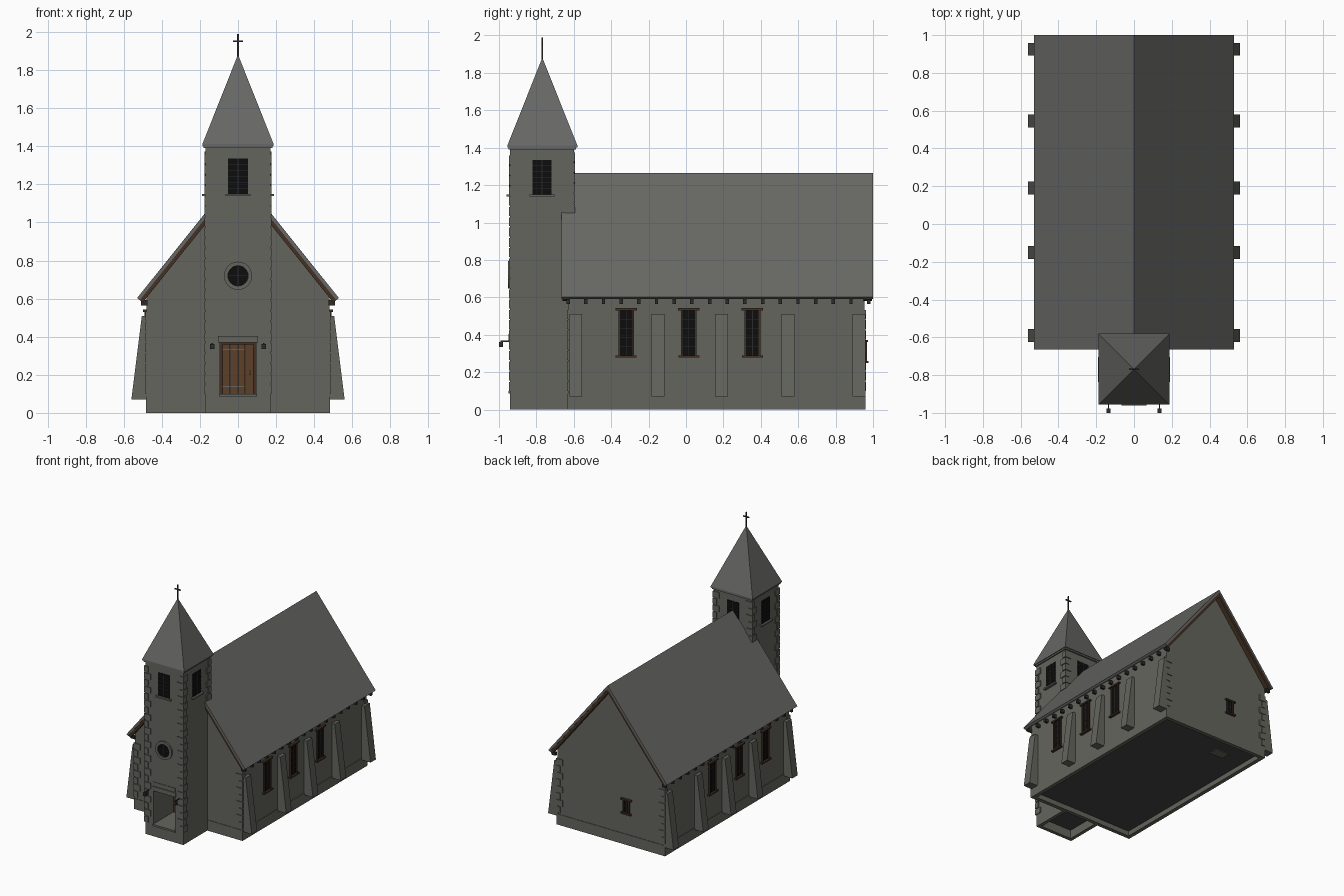
import bpy, bmesh
from math import pi, sqrt
from mathutils import Matrix, Vector

if "Cube" in bpy.data.objects:
    bpy.data.objects.remove(bpy.data.objects["Cube"])


def material(name, r, g, b):
    m = bpy.data.materials.new(name)
    m.use_nodes = True
    m.diffuse_color = (r, g, b, 1)
    bsdf = next(n for n in m.node_tree.nodes if n.type == 'BSDF_PRINCIPLED')
    bsdf.inputs["Base Color"].default_value = (r, g, b, 1)
    bsdf.inputs["Roughness"].default_value = 0.9
    return m


STONE = material("grey stone", 0.13, 0.13, 0.113)
SLATE = material("grey slate", 0.135, 0.135, 0.128)
FLOOR = material("dark floor", 0.06, 0.06, 0.058)
WOOD = material("door wood", 0.11, 0.05, 0.024)
TIMBER = material("dark timber", 0.058, 0.03, 0.016)
GLASS = material("black glass", 0.004, 0.004, 0.004)
IRON = material("dark iron", 0.025, 0.025, 0.025)


def finish(name, bm, mats, loc=(0, 0, 0), turn=0):
    bmesh.ops.recalc_face_normals(bm, faces=bm.faces[:])
    me = bpy.data.meshes.new(name)
    bm.to_mesh(me)
    bm.free()
    for m in mats:
        me.materials.append(m)
    ob = bpy.data.objects.new(name, me)
    ob.location = loc
    ob.rotation_euler.z = turn
    bpy.context.scene.collection.objects.link(ob)
    return ob


def add_box(bm, x0, x1, y0, y1, z0, z1):
    mat = Matrix.Translation(((x0 + x1) / 2, (y0 + y1) / 2, (z0 + z1) / 2))
    mat = mat @ Matrix.Diagonal((abs(x1 - x0), abs(y1 - y0), abs(z1 - z0), 1))
    bmesh.ops.create_cube(bm, size=1, matrix=mat)


def boxes(name, mat, items, loc=(0, 0, 0), turn=0):
    bm = bmesh.new()
    for b in items:
        add_box(bm, *b)
    return finish(name, bm, [mat], loc, turn)


def prism(bm, profile, y0, y1):
    """Extrude an xz profile along y."""
    f = bm.faces.new([bm.verts.new((x, y0, z)) for x, z in profile])
    new = bmesh.ops.extrude_face_region(bm, geom=[f])["geom"]
    verts = [v for v in new if isinstance(v, bmesh.types.BMVert)]
    bmesh.ops.translate(bm, verts=verts, vec=(0, y1 - y0, 0))


def hollow_base(bm, rim, height):
    """Recess the underside, leaving a wall rim."""
    bm.normal_update()
    bmesh.ops.recalc_face_normals(bm, faces=bm.faces[:])
    base = min(bm.faces, key=lambda f: f.calc_center_median().z)
    bmesh.ops.inset_region(bm, faces=[base], thickness=rim)
    new = bmesh.ops.extrude_face_region(bm, geom=[base])["geom"]
    bmesh.ops.translate(bm, verts=[v for v in new if isinstance(v, bmesh.types.BMVert)],
                        vec=(0, 0, height))
    for f in new:
        if isinstance(f, bmesh.types.BMFace):
            f.material_index = 1
    if base.is_valid:
        bm.faces.remove(base)


# Nave walls and plinth
bm = bmesh.new()
prism(bm, [(-.48, 0), (.48, 0), (.48, .62), (0, 1.22), (-.48, .62)], -.63, .955)
hollow_base(bm, .04, .04)
finish("nave_walls", bm, [STONE, FLOOR])
boxes("nave_plinth", STONE, [
    (-.484, -.47, -.634, .959, 0, .085), (.47, .484, -.634, .959, 0, .085),
    (-.484, .484, .945, .959, 0, .085), (-.484, -.17, -.634, -.62, 0, .085),
    (.17, .484, -.634, -.62, 0, .085)])
boxes("floor_hatch", STONE, [(-.28, -.16, .7, .78, .034, .041)])


# Roof: chevron shells measured by depth below the slate surface
def chevron(t0, t1):
    def line(t):
        return (.53 - .782 * t, .603 - .623 * t), (0, 1.265 - t / .623)
    (ax, az), a = line(t0)
    (bx, bz), b = line(t1)
    return [(-ax, az), a, (ax, az), (bx, bz), b, (-bx, bz)]


bm = bmesh.new()
prism(bm, chevron(0, .018), -.665, 1)
finish("nave_roof", bm, [SLATE])
for name, y0, y1 in (("front", -.66, -.628), ("back", .95, .995)):
    bm = bmesh.new()
    prism(bm, chevron(.018, .038), y0, y1)
    finish(name + "_barge_board", bm, [TIMBER])

# Rafter tails, buttresses and tall windows on both sides
for side, s in (("left", 1), ("right", -1)):
    boxes(side + "_rafter_tails", IRON,
          [(s * .475, s * .51, y - .009, y + .009, .565, .592)
           for y in [-.63 + .0945 * i for i in range(18)]])
    bm = bmesh.new()
    for y in (-.59, -.15, .19, .545, .925):
        prism(bm, [(s * .47, .07), (s * .56, .07), (s * .505, .51), (s * .47, .51)],
              y - .034, y + .034)
    finish(side + "_buttresses", bm, [STONE])


def window(name, loc, turn, w, h, bars, frame):
    """Glazed window facing -y locally; origin at the middle of its foot."""
    boxes(name + "_glass", GLASS, [(-w, w, -.004, .01, 0, h)], loc, turn)
    t = .009
    parts = [(-w, -w + t, -.012, .01, 0, h), (w - t, w, -.012, .01, 0, h),
             (-w - .016, w + .016, -.018, .01, h, h + .012)]
    if frame:
        boxes(name + "_frame", TIMBER, parts, loc, turn)
    boxes(name + "_sill", STONE if not frame else TIMBER,
          [(-w - .014, w + .014, -.02, .01, -.012, 0)], loc, turn)
    boxes(name + "_bars", IRON,
          [(-.002, .002, -.006, 0, 0, h)] +
          [(-w, w, -.006, 0, h * i / bars - .0015, h * i / bars + .0015)
           for i in range(1, bars)], loc, turn)


for side, s in (("left", 1), ("right", -1)):
    for i, y in enumerate((-.32, .015, .355)):
        window(f"{side}_window_{i + 1}", (s * .48, y, .29), s * pi / 2, .042, .24, 5, True)
window("back_window", (-.14, .955, .26), pi, .03, .1, 2, True)

# Tower with an open porch cut into its foot
bm = bmesh.new()
add_box(bm, -.17, .17, -.94, -.6, 0, 1.395)
hollow_base(bm, .04, .07)
tower = finish("tower", bm, [STONE, FLOOR])
cutter = boxes("porch_cutter", STONE, [(-.095, .095, -1, -.66, .1, .37)])
cutter.hide_render = True
mod = tower.modifiers.new("porch", 'BOOLEAN')
mod.operation = 'DIFFERENCE'
mod.solver = 'EXACT'
mod.object = cutter
bpy.context.view_layer.objects.active = tower
bpy.ops.object.modifier_apply(modifier="porch")
bpy.data.objects.remove(cutter)

# Door, its frame and the stone surround
boxes("door_planks", WOOD, [(x, x + .038, -.68, -.655, .1, .36)
                            for x in (-.08, -.04, 0, .04)])
boxes("door_frame", TIMBER, [(-.095, -.08, -.69, -.655, .1, .37),
                             (.08, .095, -.69, -.655, .1, .37),
                             (-.095, .095, -.69, -.655, .358, .37)])
boxes("door_hinges", STONE, [(-.08, .035, -.684, -.67, z, z + .005) for z in (.135, .33)])
boxes("door_handle", STONE, [(.058, .066, -.692, -.67, .2, .222)])
boxes("door_lintel", STONE, [(-.105, .105, -.948, -.93, .37, .405),
                             (-.1, .1, -.944, -.93, .41, .44)])
boxes("door_step", STONE, [(-.1, .1, -.95, -.93, .085, .1)])

# Belfry windows on all four sides
for name, x, y, turn in (("front", 0, -.94, 0), ("left", .17, -.77, pi / 2),
                         ("back", 0, -.6, pi), ("right", -.17, -.77, -pi / 2)):
    window("belfry_" + name, (x, y, 1.15), turn, .052, .185, 6, False)

# Round window: stone ring around dark glass
tilt = Matrix.Translation((0, -.94, .72)) @ Matrix.Rotation(pi / 2, 4, 'X')
bm = bmesh.new()
bmesh.ops.create_circle(bm, cap_ends=True, segments=24, radius=.054,
                        matrix=tilt @ Matrix.Translation((0, 0, .004)))
finish("round_glass", bm, [GLASS])
bm = bmesh.new()
rings = [[bm.verts.new(tilt @ (Matrix.Rotation(2 * pi * i / 24, 4, 'Z') @ Vector((r, 0, d))))
          for i in range(24)] for r, d in ((.074, 0), (.074, .012), (.053, .012), (.053, 0))]
for a, b in zip(rings, rings[1:] + rings[:1]):
    for i in range(24):
        j = (i + 1) % 24
        bm.faces.new((a[i], a[j], b[j], b[i]))
finish("round_surround", bm, [STONE])
boxes("round_bars", IRON, [(-.002, .002, -.947, -.942, .67, .77),
                           (-.05, .05, -.947, -.942, .718, .722)])


# Corner stones alternating long and short on each face
def quoins(name, x, y, z0, z1):
    sx = 1 if x > 0 else -1
    sy = 1 if name.startswith("back") else -1
    items = []
    for i in range(int((z1 - z0) / .055)):
        a, b = (.05, .028) if i % 2 else (.028, .05)
        z = z0 + i * .055
        items.append((x + sx * .007, x - sx * a, y + sy * .007, y - sy * b, z, z + .048))
    boxes(name, STONE, items)


for side, s in (("left", 1), ("right", -1)):
    quoins(f"front_{side}_tower_quoins", s * .17, -.94, .1, 1.375)
    quoins(f"back_{side}_tower_quoins", s * .17, -.6, 1.05, 1.385)
    quoins(f"front_{side}_nave_quoins", s * .48, -.63, .1, .57)
    quoins(f"back_{side}_nave_quoins", s * .48, .955, .1, .57)
    # Bracket lantern beside the porch
    x = s * .135
    boxes(side + "_lantern", IRON, [(x - .011, x + .011, -1, -.978, .335, .362),
                                    (x - .003, x + .003, -.992, -.935, .362, .368)])

# Spire, cornice and cross
boxes("spire_cornice", SLATE, [(-.18, .18, -.948, -.588, 1.39, 1.402),
                               (-.187, .187, -.955, -.581, 1.402, 1.412)])
bm = bmesh.new()
bmesh.ops.create_cone(bm, cap_ends=True, segments=4, radius1=.187 * sqrt(2), radius2=0,
                      depth=.47, matrix=Matrix.Translation((0, -.768, 1.647))
                      @ Matrix.Rotation(pi / 4, 4, 'Z'))
finish("spire", bm, [SLATE])
boxes("cross", IRON, [(-.004, .004, -.772, -.764, 1.86, 1.99),
                      (-.026, .026, -.772, -.764, 1.948, 1.956)])
